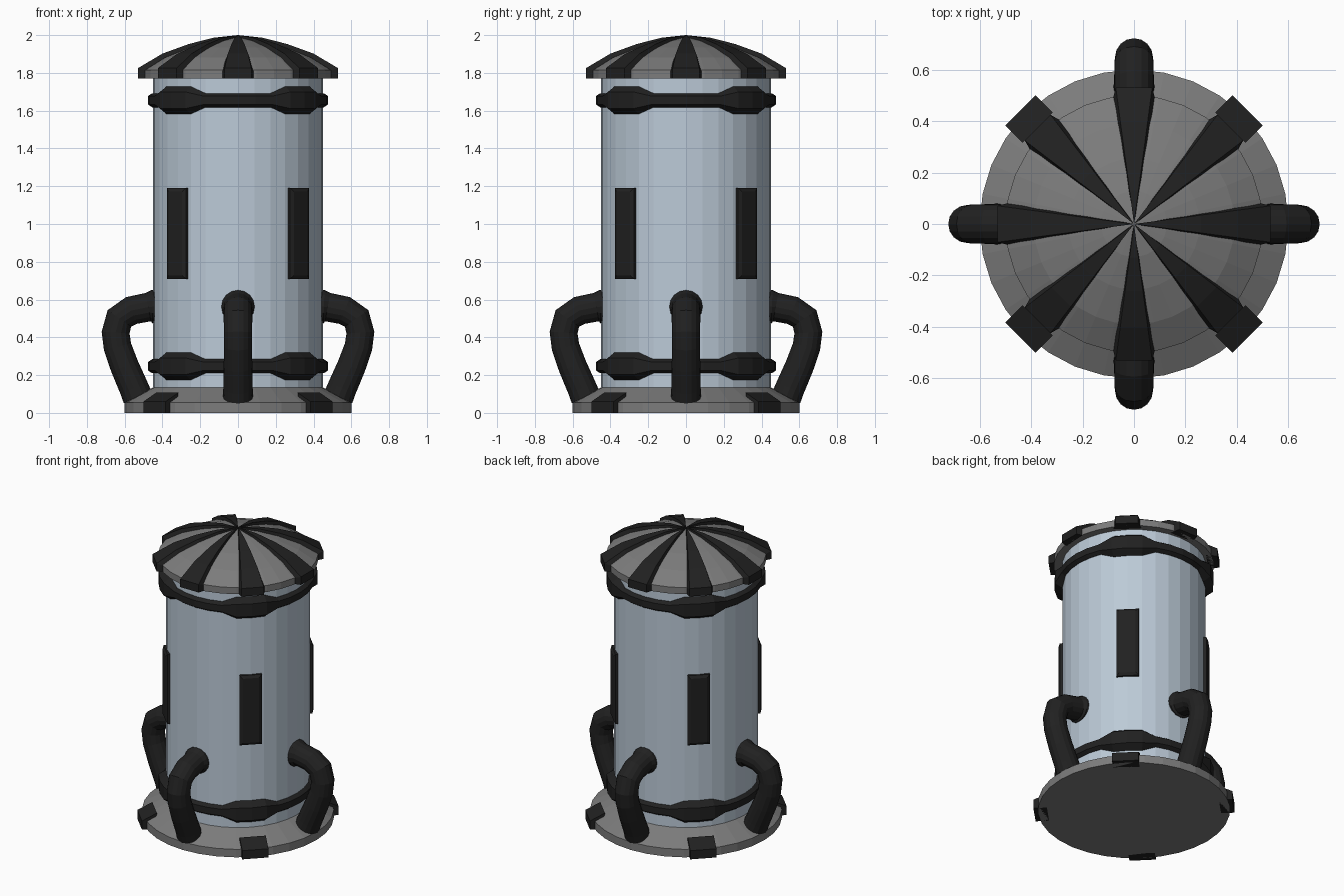
import bpy, bmesh
from math import sin, cos, pi, radians, tan
from mathutils import Vector, Matrix

if "Cube" in bpy.data.objects:
    bpy.data.objects.remove(bpy.data.objects["Cube"])


def material(name, r, g, b):
    m = bpy.data.materials.new(name)
    m.diffuse_color = (r, g, b, 1)
    m.use_nodes = True
    m.node_tree.nodes["Principled BSDF"].inputs["Base Color"].default_value = m.diffuse_color
    return m


GREY = material("grey_metal", 0.2, 0.2, 0.2)
BLACK = material("black_metal", 0.015, 0.015, 0.015)
BLUE = material("pale_blue_shell", 0.5, 0.59, 0.68)


def loft(name, rings, mat, turn=0.0, closed=False):
    """Skin a list of equal-length rings, turned about z."""
    bm = bmesh.new()
    rot = Matrix.Rotation(turn, 3, 'Z')
    vs = [[bm.verts.new(rot @ Vector(p)) for p in ring] for ring in rings]
    n = len(vs[0])
    pairs = list(zip(vs, vs[1:]))
    if closed:
        pairs.append((vs[-1], vs[0]))
    else:
        bm.faces.new(vs[0])
        bm.faces.new(vs[-1])
    for a, b in pairs:
        for i in range(n):
            j = (i + 1) % n
            bm.faces.new((a[i], a[j], b[j], b[i]))
    bmesh.ops.remove_doubles(bm, verts=bm.verts, dist=1e-5)
    bmesh.ops.recalc_face_normals(bm, faces=bm.faces)
    me = bpy.data.meshes.new(name)
    bm.to_mesh(me)
    bm.free()
    me.materials.append(mat)
    ob = bpy.data.objects.new(name, me)
    bpy.context.collection.objects.link(ob)
    return ob


def turned(name, profile, mat, sides=32):
    """Solid of revolution from (radius, z) points."""
    rings = [[(r * cos(2 * pi * i / sides), r * sin(2 * pi * i / sides), z)
              for i in range(sides)] for r, z in profile]
    return loft(name, rings, mat)


# Base plate, tank shell and domed roof
turned("base_plate", [(0.6, 0), (0.6, 0.055), (0.45, 0.135)], GREY)
turned("tank_shell", [(0.45, 0.1), (0.45, 1.79)], BLUE)
turned("roof_dome", [(0.5, 1.77), (0.5, 1.815), (0.39, 1.882), (0.255, 1.935),
                     (0.128, 1.97), (0.001, 1.99)], GREY)

# Roof ribs: outer point (r, z) and buried inner point (r, z)
RIB = [(0.53, 1.77, 0.46, 1.77), (0.53, 1.825, 0.46, 1.80), (0.40, 1.902, 0.38, 1.86),
       (0.26, 1.953, 0.25, 1.91), (0.13, 1.986, 0.125, 1.945), (0.002, 2.0, 0.002, 1.96)]
for k in range(8):
    rings = []
    for r, z, ri, zi in RIB:
        w, wi = r * tan(radians(7.6)), r * tan(radians(9.6))
        rings.append([(r, -w, z), (r, w, z), (ri, wi, zi), (ri, -wi, zi)])
    loft(f"roof_rib_{k + 1}", rings, BLACK, k * pi / 4)

# Straps with thickened clamps on the diagonals
for name, zc in (("lower_strap", 0.247), ("upper_strap", 1.655)):
    rings = []
    for i in range(32):
        a = 2 * pi * i / 32
        clamp = i % 8 in (3, 4, 5)
        h, ro = (0.073, 0.498) if clamp else (0.037, 0.477)
        sec = [(0.44, -h), (0.455, -h), (ro, -h * 0.6), (ro, h * 0.6), (0.455, h), (0.44, h)]
        rings.append([(r * cos(a), r * sin(a), zc + z) for r, z in sec])
    loft(name, rings, BLACK, closed=True)

# Diagonal wall panels and base cleats
for k in range(4):
    a = pi / 4 + k * pi / 2
    rings = [[(x, s * w, 0.95 + t * h) for s, t in ((-1, -1), (1, -1), (1, 1), (-1, 1))]
             for x, w, h in ((0.42, 0.07, 0.24), (0.46, 0.07, 0.24), (0.47, 0.052, 0.222))]
    loft(f"wall_panel_{k + 1}", rings, BLACK, a)
    rings = [[(0.54, y, 0.0), (0.625, y, 0.0), (0.625, y, 0.06), (0.53, y, 0.107)]
             for y in (-0.083, 0.083)]
    loft(f"base_cleat_{k + 1}", rings, BLACK, a)

# Bent pipes from the shell down to the base: (x, z, radius)
PIPE = [(0.42, 0.562, 0.088), (0.455, 0.562, 0.088), (0.475, 0.56, 0.076), (0.565, 0.542, 0.076),
        (0.628, 0.50, 0.076), (0.648, 0.425, 0.074), (0.638, 0.35, 0.074),
        (0.60, 0.245, 0.076), (0.55, 0.13, 0.078), (0.53, 0.08, 0.08)]
pts = [Vector((x, 0, z)) for x, z, _ in PIPE]
rings = []
for i, p in enumerate(pts):
    t = (pts[min(i + 1, len(pts) - 1)] - pts[max(i - 1, 0)]).normalized()
    n = Vector((-t.z, 0, t.x))
    r = PIPE[i][2]
    rings.append([p + n * r * cos(pi * j / 8) + Vector((0, r * sin(pi * j / 8), 0))
                  for j in range(16)])
for k in range(4):
    loft(f"bent_pipe_{k + 1}", rings, BLACK, k * pi / 2)
